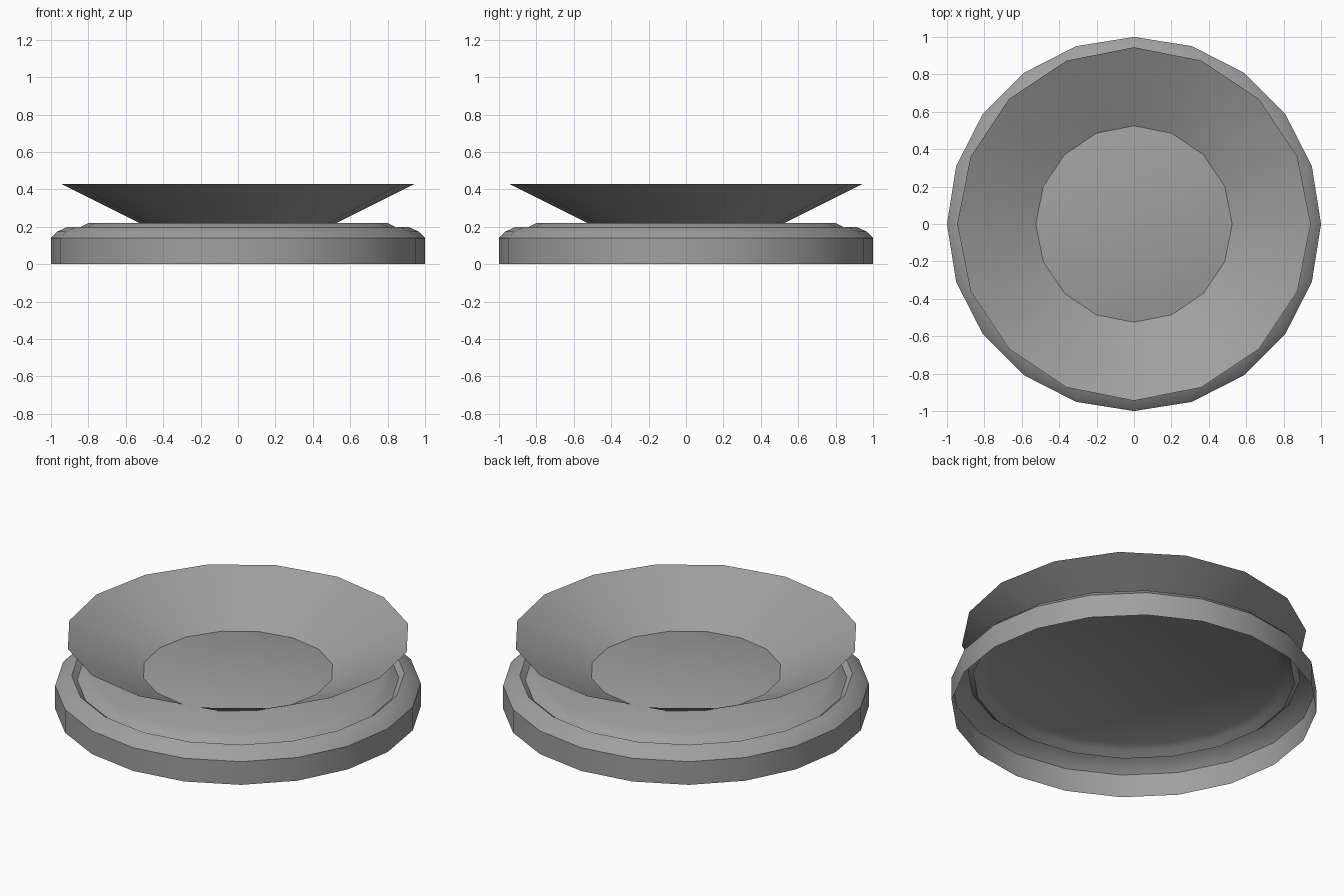
import bpy, bmesh, math

if "Cube" in bpy.data.objects:
    bpy.data.objects.remove(bpy.data.objects["Cube"])

grey = bpy.data.materials.new("plain grey")
grey.diffuse_color = (0.35, 0.35, 0.35, 1)
grey.use_nodes = True
grey.node_tree.nodes["Principled BSDF"].inputs["Base Color"].default_value = grey.diffuse_color


def lathe(name, profile, sides, capped):
    """Revolve (radius, height) points into an open thin shell."""
    bm = bmesh.new()
    rings = []
    for r, z in profile:
        angles = [2 * math.pi * i / sides for i in range(sides)]
        rings.append([bm.verts.new((r * math.cos(a), r * math.sin(a), z)) for a in angles])
    for low, high in zip(rings, rings[1:]):
        for i in range(sides):
            j = (i + 1) % sides
            bm.faces.new((low[i], low[j], high[j], high[i]))
    if capped:
        bm.faces.new(rings[-1])
    mesh = bpy.data.meshes.new(name)
    bm.to_mesh(mesh)
    bm.free()
    mesh.materials.append(grey)
    obj = bpy.data.objects.new(name, mesh)
    bpy.context.collection.objects.link(obj)
    bpy.ops.object.select_all(action='DESELECT')
    obj.select_set(True)
    bpy.context.view_layer.objects.active = obj
    bpy.ops.object.shade_smooth_by_angle(angle=math.radians(40))
    return obj


# Hollow base: upright skirt, rounded shoulder, shallow groove and flat top
lathe("base", [(1, 0), (1, 0.14), (0.965, 0.175), (0.91, 0.2),
               (0.88, 0.175), (0.84, 0.2), (0.8, 0.22)], 20, True)

# Flared dish: open cone standing on the flat top
lathe("flared_dish", [(0.525, 0.22), (0.945, 0.43)], 16, False)
